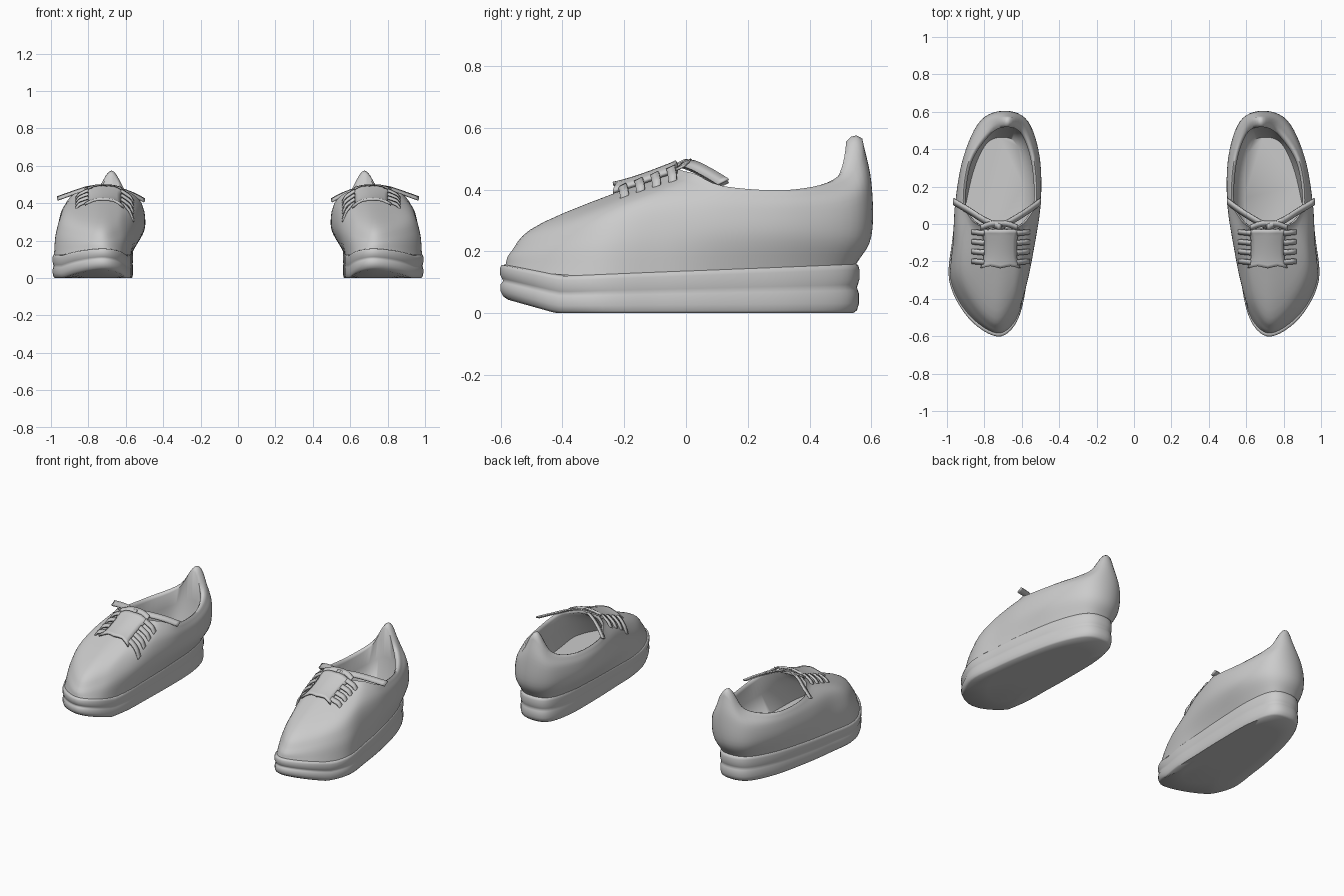
import bpy, bmesh, math
from mathutils import Vector
from mathutils.bvhtree import BVHTree

if "Cube" in bpy.data.objects:
    bpy.data.objects.remove(bpy.data.objects["Cube"])

grey = bpy.data.materials.new("plain_grey")
grey.use_nodes = True
colour = (0.6, 0.6, 0.6, 1)
grey.diffuse_color = colour
grey.node_tree.nodes["Principled BSDF"].inputs["Base Color"].default_value = colour

MIDDLE = Vector((0.72, 0.05, 0))


def finish(name, bm, angle=50, thickness=0):
    """Turn a bmesh into a mirrored pair of parts."""
    bmesh.ops.recalc_face_normals(bm, faces=bm.faces)
    mesh = bpy.data.meshes.new(name)
    bm.to_mesh(mesh)
    mesh.materials.append(grey)
    mesh.shade_smooth()
    mesh.set_sharp_from_angle(angle=math.radians(angle))
    obj = bpy.data.objects.new(name, mesh)
    bpy.context.collection.objects.link(obj)
    if thickness:
        solid = obj.modifiers.new("thickness", 'SOLIDIFY')
        solid.thickness = thickness
        solid.offset = 0
    mirror = obj.modifiers.new("pair", 'MIRROR')
    mirror.use_mirror_merge = False
    return obj


def spline(a, b, c, d, t):
    return 0.5 * (2 * b + (c - a) * t + (2 * a - 5 * b + 4 * c - d) * t * t
                  + (3 * b - a - 3 * c + d) * t ** 3)


def smooth_ring(points, steps=6):
    n = len(points)
    return [spline(*(points[(i + k) % n] for k in (-1, 0, 1, 2)), s / steps)
            for i in range(n) for s in range(steps)]


def smooth_path(points, steps=5):
    p = [2 * points[0] - points[1], *points, 2 * points[-1] - points[-2]]
    path = [spline(*p[i:i + 4], s / steps)
            for i in range(len(points) - 1) for s in range(steps)]
    return path + [points[-1]]


def skin(rows, closed=True, cap=False):
    """Bridge rows of points with quads."""
    bm = bmesh.new()
    grid = [[bm.verts.new(p) for p in row] for row in rows]
    n = len(grid[0])
    for low, high in zip(grid, grid[1:]):
        for i in range(n if closed else n - 1):
            j = (i + 1) % n
            bm.faces.new((low[i], low[j], high[j], high[i]))
    if cap:
        bm.faces.new(grid[0])
        bm.faces.new(grid[-1])
    return bm


def scaled(ring, f, drop=0):
    return [Vector((MIDDLE.x + (p.x - MIDDLE.x) * f,
                    MIDDLE.y + (p.y - MIDDLE.y) * f, p.z - drop)) for p in ring]


def sole_top(y):
    return 0.12 + max(0, -0.4 - y) * 0.2 + max(0, y + 0.4) * 0.042


def sole_bottom(y):
    return max(0, -0.42 - y) * 0.28


# Rings start at the toe and run along the outer side, heel and inner side
base = [(.73, -.585), (.88, -.49), (.98, -.3), (.965, -.08), (.935, .12), (.88, .35),
        (.8, .51), (.7, .548), (.61, .51), (.57, .35), (.565, .12), (.57, -.1),
        (.58, -.32), (.63, -.51)]
low = [(.73, -.565, .2), (.865, -.46, .22), (.965, -.28, .24), (.965, -.08, .25),
       (.955, .12, .25), (.91, .36, .25), (.82, .55, .25), (.69, .6, .25),
       (.57, .54, .25), (.51, .36, .25), (.505, .12, .25), (.53, -.1, .25),
       (.57, -.3, .24), (.63, -.46, .22)]
high = [(.73, -.46, .295), (.83, -.38, .31), (.92, -.24, .34), (.94, -.07, .36),
        (.945, .12, .34), (.905, .36, .34), (.81, .55, .37), (.68, .6, .42),
        (.57, .55, .37), (.51, .36, .34), (.5, .12, .34), (.54, -.08, .36),
        (.6, -.25, .34), (.65, -.38, .31)]
rim = [(.71, -.03, .465), (.78, -.03, .46), (.83, -.01, .45), (.88, .03, .44),
       (.92, .13, .4), (.885, .36, .39), (.77, .53, .44), (.675, .57, .565),
       (.59, .53, .44), (.53, .36, .39), (.515, .13, .4), (.56, .03, .44),
       (.6, -.01, .45), (.645, -.03, .46)]

base = smooth_ring([Vector((x, y, sole_top(y) - 0.005)) for x, y in base])
low, high, rim = (smooth_ring([Vector(p) for p in ring]) for ring in (low, high, rim))

# Upper: outer shell, rounded collar, lining and insole
shell = [smooth_path(list(column)) for column in zip(base, low, high, rim)]
outer = [list(row) for row in zip(*shell)]
collar = [scaled(rim, 0.965, -0.01), scaled(rim, 0.93, -0.006), scaled(rim, 0.9, 0.01)]
insole = [Vector((p.x, p.y, 0.18)) for p in scaled(base, 0.83)]
lining = [scaled(high, 0.85, 0.05), insole]
upper = skin(outer + collar + lining)
upper.faces.new([v for v in upper.verts][-len(insole):])
tree = BVHTree.FromBMesh(upper)
finish("upper", upper, 70)

# Sole: two rounded bands with a groove between them
section = [(0.3, 0), (0.7, 0), (0.985, 0), (1.01, .06), (1.024, .2), (1.024, .38),
           (1.016, .46), (1.01, .52), (1.016, .58), (1.026, .68), (1.026, .88),
           (1.018, .97), (1, 1), (0.7, 1), (0.3, 1)]
rows = []
for f, t in section:
    ring = scaled(base, f)
    for p in ring:
        p.z = sole_bottom(p.y) * (1 - t) + sole_top(p.y) * t
    rows.append(ring)
finish("sole", skin(rows, cap=True), 60)


def on_upper(x, y, lift):
    """Point just above the upper at a plan position."""
    hit, normal, *_ = tree.ray_cast(Vector((x, y, 1)), Vector((0, 0, -1)))
    return hit + Vector((0, 0, lift))


# Tongue panel with a wavy lower flap
panel = []
for j in range(13):
    v = j / 12
    y = -0.23 + 0.2 * v
    half = 0.085 + 0.02 * abs(1 - 2 * v) ** 3
    panel.append([on_upper(0.715 + half * u / 4, y - 0.006 * math.cos(u * 1.6) * (1 - v),
                           0.022 + 0.01 * (1 - v) ** 4 - 0.012 * (u / 4) ** 2)
                  for u in range(-4, 5)])
finish("tongue", skin(panel, closed=False), 50, 0.014)


def ribbon(bm, points, width):
    """Flat strap, widened along the shoe's length."""
    path = smooth_path([Vector(p) for p in points])
    side = Vector((0, width / 2, width / 4))
    left = [bm.verts.new(p - side) for p in path]
    right = [bm.verts.new(p + side) for p in path]
    for i in range(len(path) - 1):
        bm.faces.new((left[i], left[i + 1], right[i + 1], right[i]))


# Short lace ends beside the tongue
laces = bmesh.new()
for row in range(4):
    y = -0.205 + 0.052 * row
    for start, way in ((0.8, 1), (0.625, -1)):
        spots = [(start + way * d, y + d * 0.1, lift)
                 for d, lift in ((0, .022), (.025, .018), (.05, .012), (.065, -.004))]
        ribbon(laces, [on_upper(*s) for s in spots], 0.026)
finish("laces", laces, 50, 0.01)

# Bow ends lying over the front of the opening
bow = bmesh.new()
ribbon(bow, [(.71, -.02, .487), (.8, .02, .48), (.88, .07, .455), (.965, .12, .425)], 0.035)
ribbon(bow, [(.73, -.02, .487), (.65, .02, .475), (.57, .07, .45), (.5, .12, .415)], 0.035)
ribbon(bow, [(.62, -.02, .475), (.68, .0, .488), (.76, .0, .488), (.82, -.02, .47)], 0.03)
finish("bow", bow, 50, 0.008)
